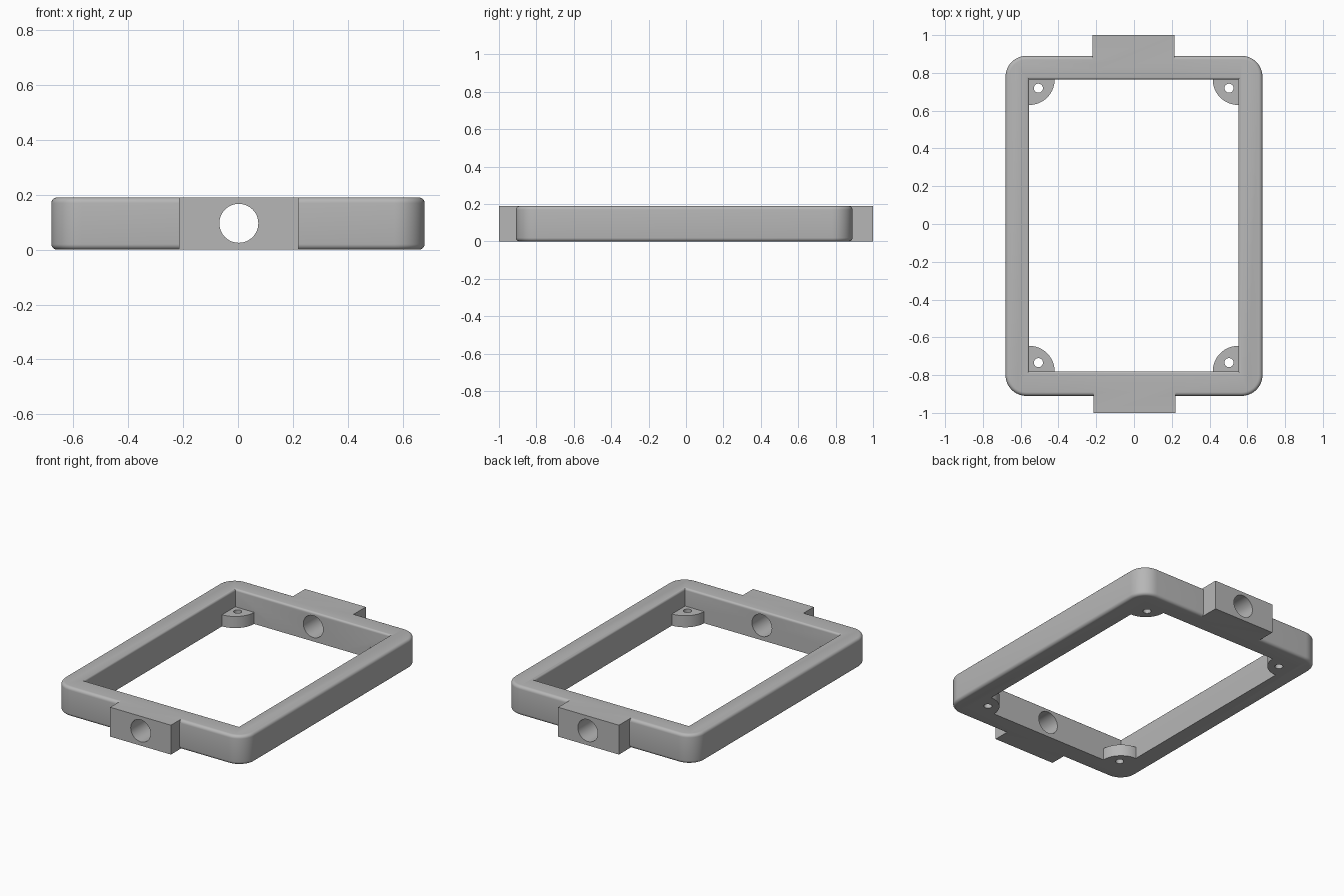
import bpy, bmesh, math

if "Cube" in bpy.data.objects:
    bpy.data.objects.remove(bpy.data.objects["Cube"])

TOP = 0.19
OUT = (-0.68, 0.68, -0.91, 0.89)      # outer frame x/y limits
INN = (-0.555, 0.552, -0.78, 0.765)   # opening x/y limits

grey = bpy.data.materials.new("grey plastic")
grey.diffuse_color = (0.47, 0.47, 0.47, 1)
grey.use_nodes = True
grey.node_tree.nodes["Principled BSDF"].inputs["Base Color"].default_value = grey.diffuse_color


def make(name, bm, cutter=False):
    bmesh.ops.recalc_face_normals(bm, faces=bm.faces[:])
    me = bpy.data.meshes.new(name)
    bm.to_mesh(me)
    bm.free()
    ob = bpy.data.objects.new(name, me)
    bpy.context.collection.objects.link(ob)
    me.materials.append(grey)
    ob.hide_render = cutter
    return ob


def loft(rings):
    """Closed solid through a list of rings with equal point counts."""
    bm = bmesh.new()
    vs = [[bm.verts.new(p) for p in ring] for ring in rings]
    n = len(vs[0])
    for a, b in zip(vs, vs[1:]):
        for i in range(n):
            j = (i + 1) % n
            bm.faces.new((a[i], a[j], b[j], b[i]))
    bm.faces.new(vs[0][::-1])
    bm.faces.new(vs[-1])
    return bm


def rect(lim, z, d=0.0):
    x0, x1, y0, y1 = lim
    return [(x0 - d, y0 - d, z), (x1 + d, y0 - d, z), (x1 + d, y1 + d, z), (x0 - d, y1 + d, z)]


def box(lim, z0, z1):
    return loft([rect(lim, z0), rect(lim, z1)])


def cylinder(cx, cy, r, z0, z1, n):
    c = [(cx + r * math.cos(2 * math.pi * i / n), cy + r * math.sin(2 * math.pi * i / n)) for i in range(n)]
    return loft([[(x, y, z) for x, y in c] for z in (z0, z1)])


def boolean(ob, other, op):
    m = ob.modifiers.new(op.lower(), 'BOOLEAN')
    m.operation, m.solver, m.object = op, 'EXACT', other
    bpy.context.view_layer.objects.active = ob
    bpy.ops.object.modifier_apply(modifier=m.name)
    bpy.data.objects.remove(other, do_unlink=True)


# frame block: round the corners, then the top and bottom rims
bm = box(OUT, 0, TOP)
bmesh.ops.bevel(bm, geom=[e for e in bm.edges if abs(e.verts[0].co.z - e.verts[1].co.z) > 0.1],
                offset=0.11, offset_type='OFFSET', segments=12, profile=0.5, affect='EDGES')
bmesh.ops.bevel(bm, geom=[e for e in bm.edges if abs(e.verts[0].co.z - e.verts[1].co.z) < 0.01],
                offset=0.02, offset_type='OFFSET', segments=5, profile=0.5, affect='EDGES')
frame = make("frame", bm)

# end tabs
boolean(frame, make("front_tab", box((-0.215, 0.22, -1.0, -0.84), 0, TOP)), 'UNION')
boolean(frame, make("back_tab", box((-0.22, 0.215, 0.82, 1.0), 0, TOP)), 'UNION')

# opening, with a rounded upper inner rim
r = 0.014
rings = [rect(INN, -0.1)]
for i in range(6):
    a = math.pi / 2 * i / 5
    rings.append(rect(INN, TOP - r + r * math.sin(a), r - r * math.cos(a)))
rings.append(rect(INN, TOP + 0.1, r))
boolean(frame, make("opening_cutter", loft(rings), True), 'DIFFERENCE')

# quarter-round screw ears in the inner corners
for sx in (-1, 1):
    for sy in (-1, 1):
        cx = INN[0] if sx < 0 else INN[1]
        cy = INN[2] if sy < 0 else INN[3]
        R, k, n = 0.135, -0.03, 16
        pts = [(k, k), (R, k)]
        pts += [(R * math.cos(math.pi / 2 * i / n), R * math.sin(math.pi / 2 * i / n)) for i in range(n + 1)]
        pts += [(k, R)]
        ring = [(cx - sx * x, cy - sy * y) for x, y in pts]
        ear = loft([[(x, y, z) for x, y in ring] for z in (0, 0.075)])
        boolean(frame, make("screw_ear", ear), 'UNION')
        hole = cylinder(cx - sx * 0.049, cy - sy * 0.046, 0.024, -0.05, 0.13, 24)
        boolean(frame, make("screw_hole_cutter", hole, True), 'DIFFERENCE')

# round holes through both tabs
n = 48
circ = [(0.003 + 0.071 * math.cos(2 * math.pi * i / n), 0.096 + 0.071 * math.sin(2 * math.pi * i / n)) for i in range(n)]
bore = loft([[(x, y, z) for x, z in circ] for y in (-1.2, 1.2)])
boolean(frame, make("bore_cutter", bore, True), 'DIFFERENCE')

# smooth rounds, crisp edges
bpy.ops.object.select_all(action='DESELECT')
frame.select_set(True)
bpy.context.view_layer.objects.active = frame
bpy.ops.object.shade_smooth_by_angle(angle=math.radians(30))
